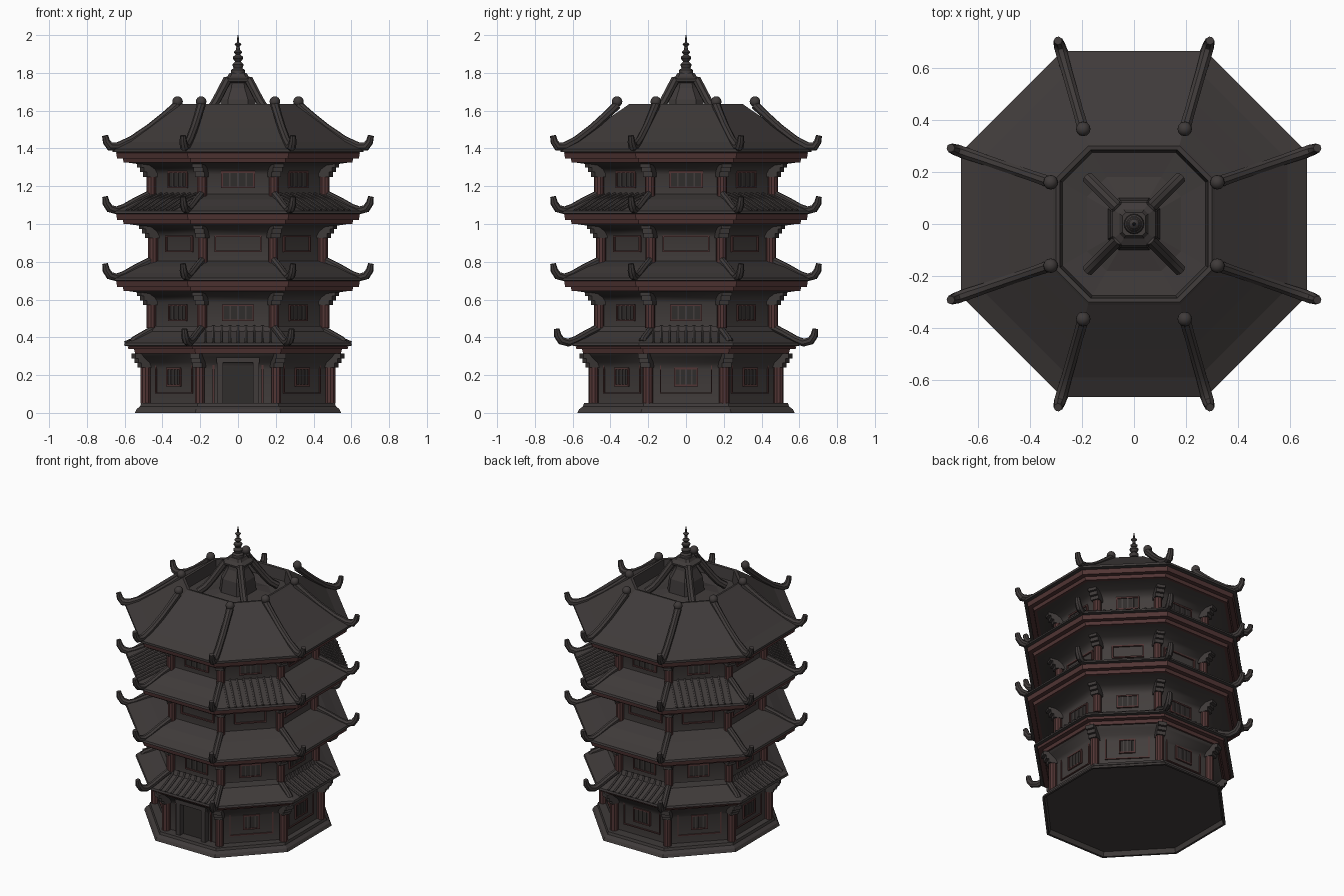
import bpy, bmesh, math
from mathutils import Vector, Matrix

if "Cube" in bpy.data.objects:
    bpy.data.objects.remove(bpy.data.objects["Cube"])

T = math.tan(math.pi / 8)
CORNERS = [math.radians(22.5 + 45 * k) for k in range(8)]
FACES = [math.radians(45 * k) for k in range(8)]
FRONT = 6  # index of the -y face


def material(name, rgb):
    m = bpy.data.materials.new(name)
    m.diffuse_color = (*rgb, 1)
    m.use_nodes = True
    m.node_tree.nodes["Principled BSDF"].inputs["Base Color"].default_value = m.diffuse_color
    return m


ROOF = material("dark roof", (0.050, 0.043, 0.042))
WALL = material("grey wall", (0.056, 0.048, 0.046))
RED = material("dark red wood", (0.084, 0.036, 0.035))
DARK = material("window dark", (0.030, 0.026, 0.025))


def finish(bm, name, mat, smooth=False, recalc=True):
    if recalc:
        bmesh.ops.recalc_face_normals(bm, faces=bm.faces)
    me = bpy.data.meshes.new(name)
    bm.to_mesh(me)
    bm.free()
    ob = bpy.data.objects.new(name, me)
    bpy.context.collection.objects.link(ob)
    me.materials.append(mat)
    if smooth:
        bpy.context.view_layer.objects.active = ob
        ob.select_set(True)
        bpy.ops.object.shade_smooth_by_angle(angle=math.radians(35))
        ob.select_set(False)
    return ob


def octagon(a, z, b=None, sx=1):
    """Eight corners with apothem a and half side b."""
    b = a * T if b is None else b
    return [(x * sx, y, z) for x, y in ((a, b), (b, a), (-b, a), (-a, b),
                                        (-a, -b), (-b, -a), (b, -a), (a, -b))]


def loft(name, rings, mat, smooth=False, cap=False):
    bm = bmesh.new()
    rows = [[bm.verts.new(p) for p in r] for r in rings]
    n = len(rows[0])
    for r0, r1 in zip(rows, rows[1:]):
        for j in range(n):
            k = (j + 1) % n
            bm.faces.new((r0[j], r0[k], r1[k], r1[j]))
    if cap:
        bm.faces.new(rows[-1])
    return finish(bm, name, mat, smooth, recalc=False)


def bar(bm, pts, radii, sides=8):
    """Round bar through points lying in one vertical plane."""
    span = pts[-1] - pts[0]
    side = Vector((-span.y, span.x, 0)).normalized() if span.xy.length > 1e-6 else Vector((1, 0, 0))
    rows = []
    for i, p in enumerate(pts):
        d = (pts[min(i + 1, len(pts) - 1)] - pts[max(i - 1, 0)]).normalized()
        up = side.cross(d)
        rad = radii[i] if isinstance(radii, (list, tuple)) else radii
        rows.append([bm.verts.new(p + rad * (side * math.cos(q) + up * math.sin(q)))
                     for q in (2 * math.pi * (s + .5) / sides for s in range(sides))])
    for r0, r1 in zip(rows, rows[1:]):
        for j in range(sides):
            k = (j + 1) % sides
            bm.faces.new((r0[j], r0[k], r1[k], r1[j]))
    bm.faces.new(rows[0][::-1])
    bm.faces.new(rows[-1])


def tube(bm, path, ang, radii, sides=8, t=0.0):
    """Bar following (radius, z) points at angle ang, shifted sideways by t."""
    c, s = math.cos(ang), math.sin(ang)
    bar(bm, [Vector((r * c - t * s, r * s + t * c, z)) for r, z in path], radii, sides)


def box(bm, ang, r, t, z, depth, width, height):
    """Box on the side at ang: r outward, t sideways, z up (centre)."""
    m = (Matrix.Rotation(ang, 4, 'Z') @ Matrix.Translation((r, t, z))
         @ Matrix.Diagonal((depth, width, height, 1)))
    bmesh.ops.create_cube(bm, size=1, matrix=m)


def frame(bm, ang, r, z, w, h, thick, depth):
    for s in (-1, 1):
        box(bm, ang, r, s * w / 2, z, depth, thick, h + thick)
        box(bm, ang, r, 0, z + s * h / 2, depth, w, thick)


# Plinth with a recessed underside
loft("plinth", [octagon(a, z, sx=.95) for a, z in
                ((.55, .03), (.56, 0), (.575, 0), (.565, .02), (.545, .035), (.54, .052),
                 (.46, .052))], ROOF)
loft("plinth_underside", [octagon(.10, .032), octagon(.55, .03, sx=.95)], WALL)
loft("plinth_underside_centre", [octagon(.001, .032), octagon(.10, .032)], WALL)

# floor z, eave z, eave apothem, wall apothem, window (width, height, z)
TIERS = [(.05, .37, .60, .475, (.12, .09, .19)),
         (.45, .715, .66, .445, (.16, .08, .53)),
         (.78, 1.07, .66, .435, (.24, .08, .895)),
         (1.13, 1.395, .66, .445, (.17, .08, 1.235))]
KNOBS = [(.32, .16), (.195, .365), (-.195, .365), (-.32, .16),
         (-.32, -.16), (-.195, -.365), (.195, -.365), (.32, -.16)]

for i, (z0, ze, ae, aw, (ww, wh, wz)) in enumerate(TIERS):
    n = f"tier_{i + 1}_"
    zb = ze - (.055 if i == 0 else .07)      # underside of the eave beam
    h = zb - z0
    ab = ae - .055
    # Walls flaring into the soffit
    loft(n + "walls", [octagon(a, z) for a, z in
                       ((aw, z0), (aw, z0 + h * .68), (aw + .015, z0 + h * .82),
                        (aw + .045, z0 + h * .93), (ab - .01, zb + .002))], WALL, True)
    # Red eave beam in two steps
    loft(n + "eave_beam", [octagon(a, z) for a, z in
                           ((ab - .02, zb), (ab, zb), (ab + .005, zb + .022),
                            (ab + .035, zb + .022), (ab + .04, ze - .018), (ab, ze - .012))], RED)
    # Corner posts and stepped brackets
    bm = bmesh.new()
    bk = bmesh.new()
    for c in CORNERS:
        rp = (aw + .015) / math.cos(math.pi / 8)
        tube(bm, [(rp, z0), (rp, zb)], c, .027, 10)
        for s in range(3):
            box(bk, c, rp + .004 + .010 * s, 0, zb - .062 + .024 * s, .06 + .015 * s, .055, .026)
    finish(bm, n + "posts", RED, True)
    finish(bk, n + "brackets", ROOF)
    # Windows
    fr, pane, bars = bmesh.new(), bmesh.new(), bmesh.new()
    for k, f in enumerate(FACES):
        if i == 0 and k == FRONT:
            continue
        w = ww if k % 2 == 0 else ww * .8
        frame(fr, f, aw + .004, wz, w, wh, .009, .014)
        if i == 0:
            frame(fr, f, aw + .003, wz, .27, .17, .007, .010)
        if i != 2:
            box(pane, f, aw + .001, 0, wz, .008, w, wh)
            for s in (-1, 0, 1):
                box(bars, f, aw + .005, s * w * .25, wz, .008, .008, wh)
    finish(fr, n + "window_frames", RED)
    finish(pane, n + "window_panes", DARK)
    finish(bars, n + "window_bars", WALL)
    # Roof skirt or top roof
    if i < 3:
        top = .44 if i else .455
        prof = [(ab, ze - .02), (ae + .004, ze - .014), (ae, ze), (ae - .06, ze + .025),
                (ae - .13, ze + .06), (top, ze + .09)]
        loft(n + "roof", [octagon(a, z) for a, z in prof], ROOF)
    else:
        prof = [(.60, 1.375), (.665, 1.382), (.665, 1.397), (.59, 1.435), (.48, 1.51),
                (.38, 1.58), (.31, 1.628), (.30, 1.636), (.285, 1.634), (.275, 1.56),
                (.18, 1.55), (.10, 1.57), (.09, 1.66), (.06, 1.72), (.05, 1.77)]
        loft(n + "roof", [octagon(a, z, a * T + max(0, .05 * (1 - abs(a - .30) / .3)))
                          for a, z in prof], ROOF)
    # Corner ridges with upturned tips
    bm = bmesh.new()
    for k, c in enumerate(CORNERS):
        if i == 3:
            # from the knob (0) to the tip (1), straight in plan
            head = Vector((*KNOBS[k], 0))
            tip = Vector((math.cos(c), math.sin(c), 0)) * .762
            steps = [(0, 1.63), (.17, 1.575), (.38, 1.51), (.63, 1.445), (.82, 1.41),
                     (.93, 1.41), (.98, 1.435), (1, 1.468)]
            bar(bm, [head.lerp(tip, s) + Vector((0, 0, z)) for s, z in steps],
                [.024, .022, .022, .022, .024, .024, .02, .016])
            continue
        path = [(.50, ze + .092), (.58, ze + .055), (.65, ze + .018), (.695, ze + .002),
                (.735, ze + .012), (.755, ze + .04), (.762, ze + .075)]
        rad = [.02, .02, .02, .022, .022, .02, .015]
        if i == 0:   # the lowest skirt is smaller, with short tips on the x sides
            long_tip = abs(math.sin(c)) > .7
            path = [(r - (.02 if long_tip else .09 if r > .66 else .06), z) for r, z in path]
            if not long_tip:
                path = path[:4]
        tube(bm, path, c, rad[:len(path)], 8)
    finish(bm, n + "corner_ridges", ROOF, True)
    # Tile ribs: lowest skirt on the straight sides, third skirt on the diagonals
    if i in (0, 2):
        bm = bmesh.new()
        for f in FACES[i // 2::2]:
            for s in range(-4, 5):
                tube(bm, prof[2:], f, .009, 6, s * .043)
        finish(bm, n + "tile_ribs", ROOF, True)

# Doorway
bm = bmesh.new()
for s in (-1, 1):
    box(bm, FACES[FRONT], .49, s * .095, .165, .05, .03, .23)
box(bm, FACES[FRONT], .49, 0, .28, .055, .23, .028)
finish(bm, "door_frame", ROOF)
bm = bmesh.new()
box(bm, FACES[FRONT], .476, 0, .16, .009, .16, .22)
finish(bm, "door_leaf", DARK)
bm = bmesh.new()
frame(bm, FACES[FRONT], .478, .16, .26, .23, .01, .012)
finish(bm, "door_trim", RED)

# Knobs at the head of each top ridge
bm = bmesh.new()
for x, y in KNOBS:
    bmesh.ops.create_uvsphere(bm, u_segments=12, v_segments=8, radius=.028,
                              matrix=Matrix.Translation((x, y, 1.648)))
finish(bm, "ridge_knobs", ROOF, True)

# Four ribs climbing to the spire
bm = bmesh.new()
for k in range(4):
    tube(bm, [(.25, 1.575), (.205, 1.605), (.165, 1.65), (.12, 1.71), (.08, 1.765)],
         math.radians(45 + 90 * k), .024, 8)
finish(bm, "spire_ribs", ROOF, True)

# Spire: squared foot, then a turned finial
loft("spire_foot", [octagon(a, z, a * .7) for a, z in
                    ((.05, 1.745), (.08, 1.755), (.082, 1.768), (.055, 1.782), (.045, 1.80))],
     ROOF, cap=True)
prof = [(.04, 1.79), (.036, 1.815), (.024, 1.825), (.03, 1.845), (.016, 1.86), (.027, 1.875),
        (.027, 1.885), (.012, 1.897), (.023, 1.91), (.010, 1.922), (.009, 1.94), (.019, 1.952),
        (.006, 1.962), (.005, 1.98), (.002, 2.0)]
loft("finial", [[(r * math.cos(2 * math.pi * s / 16), r * math.sin(2 * math.pi * s / 16), z)
                 for s in range(16)] for r, z in prof], ROOF, True, cap=True)
